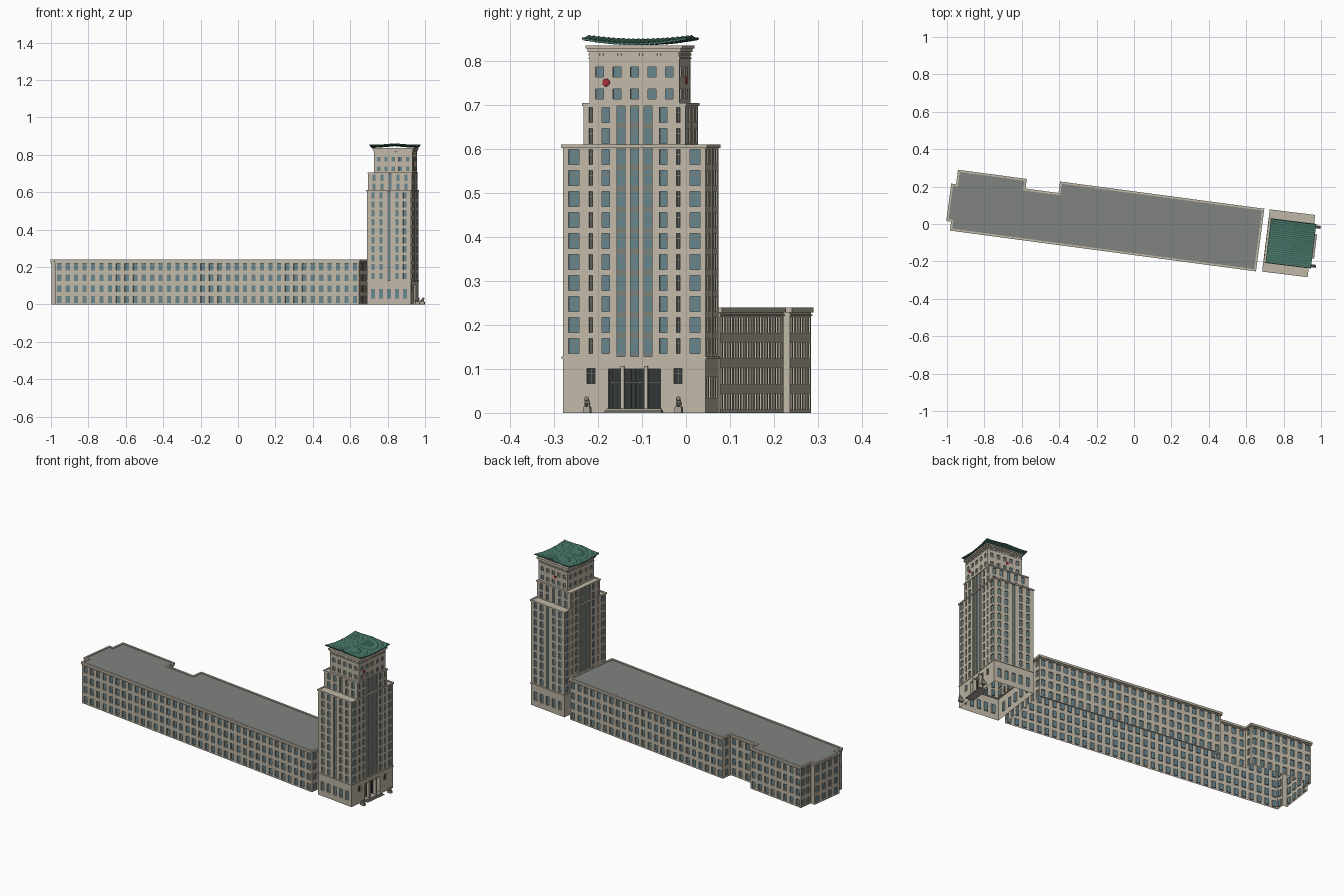
import bpy, bmesh, math
from mathutils import Vector

if "Cube" in bpy.data.objects:
    bpy.data.objects.remove(bpy.data.objects["Cube"])

COL = dict(wall=(.53, .48, .39), glass=(.13, .23, .27), dark=(.035, .04, .04), panel=(.2, .22, .19),
           roof=(.22, .23, .22), tile=(.06, .17, .13), red=(.4, .03, .04), stone=(.4, .37, .31))
NAMES = list(COL)
MATS = []
for k in NAMES:
    m = bpy.data.materials.new(k)
    m.diffuse_color = (*COL[k], 1)
    m.use_nodes = True
    m.node_tree.nodes["Principled BSDF"].inputs["Base Color"].default_value = m.diffuse_color
    MATS.append(m)
WING = ((0, 0), -7.6)
TOWER = ((.827, -.103), -7.0)


def finish(bm, name, frame):
    """Turn a bmesh into an object placed in the wing or tower frame."""
    me = bpy.data.meshes.new(name)
    bm.to_mesh(me)
    bm.free()
    for m in MATS:
        me.materials.append(m)
    ob = bpy.data.objects.new(name, me)
    bpy.context.collection.objects.link(ob)
    ob.location = (*frame[0], 0)
    ob.rotation_euler.z = math.radians(frame[1])
    return ob


def face(bm, pts, mat):
    f = bm.faces.new([bm.verts.new(p) for p in pts])
    f.material_index = NAMES.index(mat)
    return f


def box(bm, x0, x1, y0, y1, z0, z1, mat="wall"):
    prism(bm, [(x0, y0), (x1, y0), (x1, y1), (x0, y1)], z0, z1, mat)


def prism(bm, poly, z0, z1, mat="wall"):
    n = len(poly)
    for i in range(n):
        a, b = poly[i], poly[(i + 1) % n]
        face(bm, [(*a, z0), (*b, z0), (*b, z1), (*a, z1)], mat)
    face(bm, [(*p, z1) for p in poly], mat)
    face(bm, [(*p, z0) for p in reversed(poly)], mat)


def offset(poly, o):
    """Offset a right-angled counter-clockwise outline outwards."""
    out, n = [], len(poly)
    for i in range(n):
        p, q, r = (Vector(poly[k % n]) for k in (i - 1, i, i + 1))
        d, e = (q - p).normalized(), (r - q).normalized()
        out.append(tuple(q + o * Vector((d.y + e.y, -d.x - e.x))))
    return out


def ring(bm, poly, o, z0, z1, inner=-.006, mat="wall"):
    """Moulding that runs round an outline."""
    A, B, n = offset(poly, o), offset(poly, inner), len(poly)
    for i in range(n):
        j = (i + 1) % n
        a, b, c, d = A[i], A[j], B[j], B[i]
        face(bm, [(*a, z0), (*b, z0), (*b, z1), (*a, z1)], mat)
        face(bm, [(*a, z1), (*b, z1), (*c, z1), (*d, z1)], mat)
        face(bm, [(*d, z0), (*c, z0), (*b, z0), (*a, z0)], mat)
        face(bm, [(*c, z0), (*d, z0), (*d, z1), (*c, z1)], mat)


def facade(bm, p0, p1, z0, z1, cols=(), rows=(), depth=.006):
    """Wall with recessed windows; cols = (offset from middle, width, kind), rows = (z, height)."""
    p0, p1 = Vector((*p0, 0)), Vector((*p1, 0))
    L, t = (p1 - p0).length, (p1 - p0).normalized()
    nrm = Vector((t.y, -t.x, 0))
    cols = sorted(cols)
    xs, zs = [0], [z0]
    for c, w, k in cols:
        xs += [L / 2 + c - w / 2, L / 2 + c + w / 2]
    for z, h in rows:
        zs += [z - h / 2, z + h / 2]
    xs.append(L)
    zs.append(z1)

    def rect(a, b, c, d, dep):
        return [p0 + t * x - nrm * dep + Vector((0, 0, z)) for x, z in ((a, c), (b, c), (b, d), (a, d))]
    for i in range(len(xs) - 1):
        for j in range(len(zs) - 1):
            a, b, c, d = xs[i], xs[i + 1], zs[j], zs[j + 1]
            kind = cols[i // 2][2] if i % 2 else "none"
            win = i % 2 and j % 2
            if not win and kind != "strip":
                face(bm, rect(a, b, c, d, 0), "wall")
                continue
            O, I = rect(a, b, c, d, 0), rect(a, b, c, d, depth)
            face(bm, I, ("dark" if kind == "dark" else "glass") if win else "panel")
            for k in ((1, 3) if kind == "strip" else range(4)):
                face(bm, [O[k], O[(k + 1) % 4], I[(k + 1) % 4], I[k]], "wall")
            if win:  # glazing bars
                x, z, w = (a + b) / 2, c + (d - c) * .68, .0007
                face(bm, rect(x - w, x + w, c, d, depth * .7), "panel")
                face(bm, rect(a, b, z - w, z + w, depth * .7), "panel")


def edges(poly):
    return [(poly[i], poly[(i + 1) % len(poly)]) for i in range(len(poly))]


def rectangle(u0, u1, v):
    return [(u0, -v), (u1, -v), (u1, v), (u0, v)]


# Long four-storey wing, open underneath
outline = [(-.966, -.16), (.675, -.16), (.675, .168), (-.417, .168), (-.417, .106), (-.605, .106),
           (-.605, .158), (-.966, .158), (-.966, .08), (-.992, .08), (-.992, -.112), (-.966, -.112)]
floors = [(.026 + .058 * i, .036) for i in range(4)]
bm = bmesh.new()
for a, b in edges(outline):
    L = math.dist(a, b)
    n = round(L / .0455) if L > .04 else 0
    facade(bm, a, b, 0, .232, [((i + .5 - n / 2) * L / n, .023, "glass") for i in range(n)], floors)
finish(bm, "wing_walls", WING)
bm = bmesh.new()
ring(bm, outline, .005, .228, .240)
ring(bm, outline, .003, .220, .224)
finish(bm, "wing_cornice", WING)
bm = bmesh.new()
face(bm, [(*p, .236) for p in outline], "roof")
finish(bm, "wing_roof", WING)

# Tower tiers: lower block, shoulder, top block
E = .1185
low, mid, top = rectangle(-E, E, .1635), rectangle(-E, E, .117), rectangle(-.088, E, .103)


def pair(x, w, kind="glass"):
    return [(-x, w, kind), (x, w, kind)]


centre = [(0, .019, "strip")] + pair(.031, .019, "strip") + pair(.066, .017) + pair(.1, .008, "dark")
end = [(0, .016, "strip")] + pair(.043, .018) + pair(.086, .018)
bm = bmesh.new()
for poly, z0, z1, rows in ((low, .125, .608, [(.152 + .0478 * i, .034) for i in range(10)]),
                           (mid, .608, .703, [(.63, .034), (.678, .034)])):
    for i, (a, b) in enumerate(edges(poly)):
        cols = (centre + pair(.139, .024) if poly is low else centre) if i % 2 else end
        facade(bm, a, b, z0, z1, cols, rows)
    face(bm, [(*p, z1) for p in poly], "wall")
for i, (a, b) in enumerate(edges(top)):
    s = .04 if i % 2 else .039
    facade(bm, a, b, .703, .825, [(k * s, .018, "glass") for k in range(-2, 3)], [(.726, .023), (.776, .023)])
finish(bm, "tower_walls", TOWER)

# Tower ground storey with the deep entrance on the east side
bm = bmesh.new()
for i, (a, b) in enumerate(edges(low)):
    if i == 1:
        facade(bm, (E, -.1635), (E, -.06), 0, .125, [(.012, .018, "dark")], [(.084, .034)])
        facade(bm, (E, -.06), (E, .06), 0, .125, [(0, .119, "dark")], [(.055, .09)], .022)
        facade(bm, (E, .06), (E, .1635), 0, .125, [(-.012, .018, "dark")], [(.084, .034)])
    else:
        x = .043 if i % 2 == 0 else .055
        facade(bm, a, b, 0, .125, [(k * x, .021, "glass") for k in range(-2, 3)], [(.058, .05)])
finish(bm, "tower_base", TOWER)

# Entrance piers, door frames and steps
bm = bmesh.new()
for v in (-.027, .027):
    box(bm, E - .015, E + .006, v - .004, v + .004, 0, .107)
for k in range(-5, 6):
    box(bm, E - .021, E - .018, k * .0105 - .0007, k * .0105 + .0007, .01, .1, "panel")
box(bm, E - .021, E - .018, -.058, .058, .068, .071, "panel")
for k in range(3):
    box(bm, E - .022, E + .026 - .007 * k, -.066 + .002 * k, .066 - .002 * k, .0035 * k, .0035 * (k + 1), "stone")
finish(bm, "entrance", TOWER)

# Tower cornices, belt course and dentils
bm = bmesh.new()
for poly, o, z0, z1 in ((low, .003, .123, .128), (low, .004, .603, .611), (mid, .003, .699, .706),
                        (top, .002, .806, .809), (top, .004, .822, .829), (top, .008, .829, .836)):
    ring(bm, poly, o, z0, z1)
for a, b in edges(top):
    a, b = Vector(a), Vector(b)
    n = int((b - a).length / .008)
    for i in range(n):
        p = a.lerp(b, (i + .5) / n)
        box(bm, p.x - .003, p.x + .003, p.y - .003, p.y + .003, .814, .818)
finish(bm, "tower_cornices", TOWER)

# Sagging tiled roof with ridge running north-south and upturned corners
bm = bmesh.new()
NU, NV, hu, hv = 24, 84, .122, .118
grid = []
for i in range(NU + 1):
    u = -1 + 2 * i / NU
    row = []
    for j in range(NV + 1):
        v = -1 + 2 * j / NV
        p = abs(u)
        z = .842 + .009 * (1 - p) ** 1.4 + .008 * v * v + .004 * p ** 3 * v * v + (.0014 if j % 4 < 2 else 0)
        row.append(bm.verts.new((.012 + u * hu, v * hv, z)))
    grid.append(row)
for i in range(NU):
    for j in range(NV):
        f = bm.faces.new((grid[i][j], grid[i + 1][j], grid[i + 1][j + 1], grid[i][j + 1]))
        f.material_index = NAMES.index("tile")
roof = finish(bm, "tiled_roof", TOWER)
sol = roof.modifiers.new("thickness", "SOLIDIFY")
sol.thickness = .005
sol.offset = -1

# Plain red roundels on the east and north sides of the top block
for name, loc, rot in (("east_roundel", (E + .001, -.065, .752), (0, math.pi / 2, 0)),
                       ("north_roundel", (.0, .104, .757), (math.pi / 2, 0, 0))):
    bm = bmesh.new()
    bmesh.ops.create_cone(bm, cap_ends=True, segments=20, radius1=.009, radius2=.008, depth=.004)
    bmesh.ops.create_cone(bm, cap_ends=True, segments=20, radius1=.005, radius2=.005, depth=.006)
    for f in bm.faces:
        f.material_index = NAMES.index("red")
    from mathutils import Euler
    bmesh.ops.rotate(bm, verts=bm.verts, matrix=Euler(rot).to_matrix())
    bmesh.ops.translate(bm, verts=bm.verts, vec=loc)
    finish(bm, name, TOWER)

# Guardian statues on plinths beside the steps
for v in (-.105, .105):
    bm = bmesh.new()
    x = E + .028
    box(bm, x - .013, x + .013, v - .008, v + .008, 0, .012, "stone")
    box(bm, x - .011, x + .011, v - .007, v + .007, .012, .015, "stone")
    for s in (-.004, .004):
        box(bm, x + .005, x + .009, v + s - .0015, v + s + .0015, .015, .026, "stone")
    for c, r, sq in (((-.004, .021), .007, 1), ((.002, .026), .006, 1), ((.006, .032), .0055, .95)):
        s = bmesh.ops.create_icosphere(bm, subdivisions=2, radius=r)["verts"]
        bmesh.ops.translate(bm, verts=s, vec=(x + c[0], v, c[1]))
        for f in {f for w in s for f in w.link_faces}:
            f.material_index = NAMES.index("stone")
    finish(bm, "guardian_statue", TOWER)
